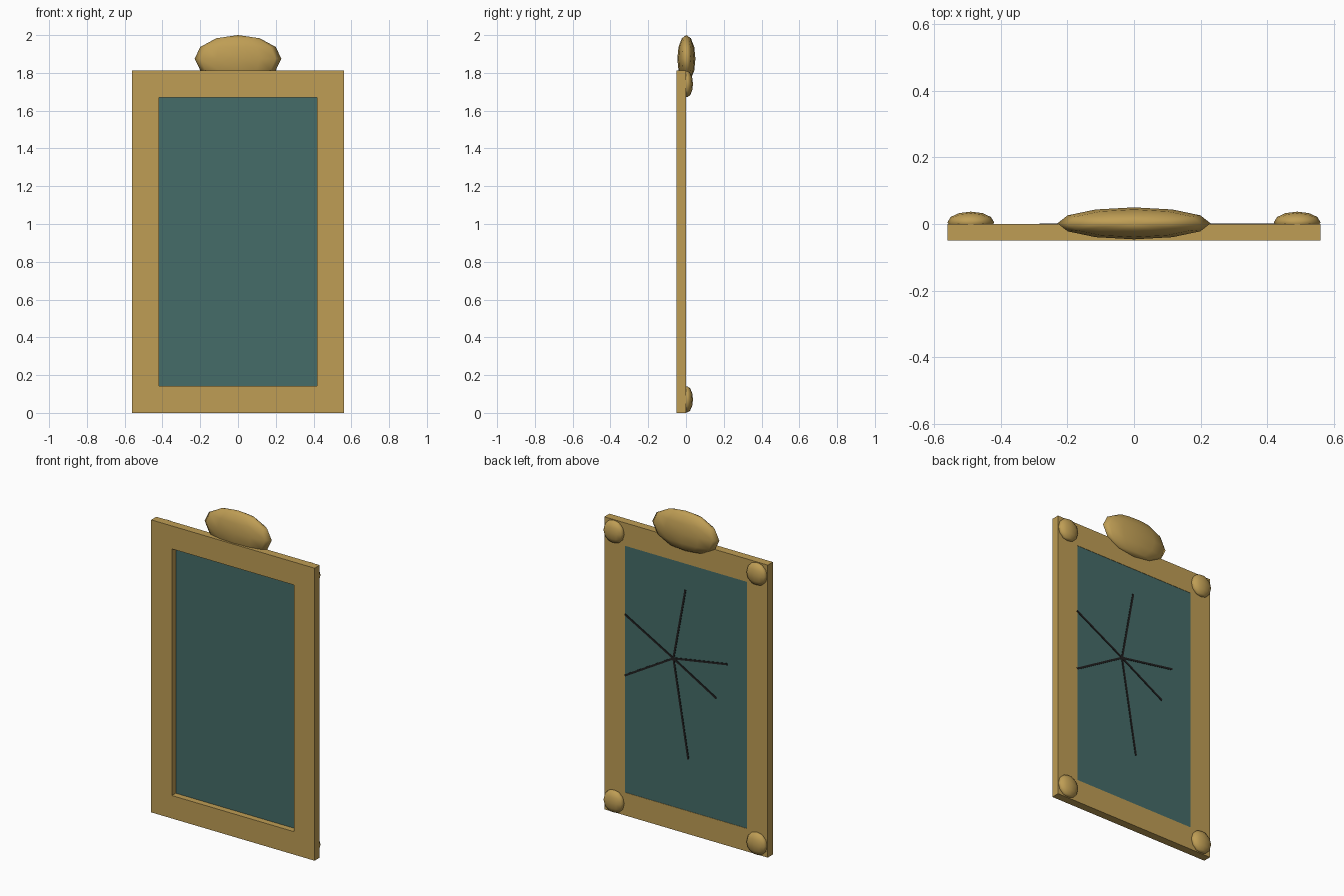
import bpy, bmesh, math
from mathutils import Matrix

if "Cube" in bpy.data.objects:
    bpy.data.objects.remove(bpy.data.objects["Cube"])


def material(name, rgb):
    m = bpy.data.materials.new(name)
    m.diffuse_color = (*rgb, 1)
    m.use_nodes = True
    m.node_tree.nodes["Principled BSDF"].inputs["Base Color"].default_value = m.diffuse_color
    return m


gold = material("aged_gold", (0.52, 0.34, 0.09))
glass_mat = material("teal_glass", (0.06, 0.15, 0.14))
dark = material("crack_dark", (0.015, 0.015, 0.015))


def finish(name, bm, mat, smooth=False):
    bmesh.ops.recalc_face_normals(bm, faces=bm.faces)
    for f in bm.faces:
        f.smooth = smooth
    me = bpy.data.meshes.new(name)
    bm.to_mesh(me)
    bm.free()
    me.materials.append(mat)
    ob = bpy.data.objects.new(name, me)
    bpy.context.collection.objects.link(ob)
    return ob


def box(name, center, size, mat, angle=0.0):
    bm = bmesh.new()
    bmesh.ops.create_cube(bm, size=1, matrix=Matrix.Translation(center)
                          @ Matrix.Rotation(angle, 4, 'Y') @ Matrix.Diagonal((*size, 1)))
    return finish(name, bm, mat)


def ellipsoid(name, center, radii, mat):
    bm = bmesh.new()
    bmesh.ops.create_uvsphere(bm, u_segments=12, v_segments=6, radius=1,
                              matrix=Matrix.Translation(center) @ Matrix.Diagonal((*radii, 1)))
    return finish(name, bm, mat, smooth=True)


W, H, B, T = 0.56, 1.812, 0.142, 0.05   # half width, height, border, thickness

# frame: one rectangular ring, extruded towards the front
bm = bmesh.new()
outer = [(-W, 0), (W, 0), (W, H), (-W, H)]
inner = [(-W + B, B), (W - B, B), (W - B, H - B), (-W + B, H - B)]
o = [bm.verts.new((x, 0, z)) for x, z in outer]
i = [bm.verts.new((x, 0, z)) for x, z in inner]
for k in range(4):
    n = (k + 1) % 4
    bm.faces.new((o[k], o[n], i[n], i[k]))
ext = bmesh.ops.extrude_face_region(bm, geom=bm.faces[:], use_keep_orig=True)
bmesh.ops.translate(bm, verts=[v for v in ext["geom"] if isinstance(v, bmesh.types.BMVert)],
                    vec=(0, -T, 0))
finish("frame", bm, gold)

# glass pane, nearly flush with the back of the frame
box("mirror_pane", (0, -0.007, H / 2), (2 * (W - B), 0.01, H - 2 * B), glass_mat)

# crest on top and corner bosses on the back
ellipsoid("crest", (0, 0.002, 1.875), (0.23, 0.048, 0.125), gold)
for sx, side in ((-1, "left"), (1, "right")):
    for z, level in ((B / 2, "lower"), (H - B / 2, "upper")):
        ellipsoid(f"corner_boss_{level}_{side}", (sx * 0.49, 0.005, z), (0.07, 0.032, 0.07), gold)

# cracks radiating over the pane
cx, cz = 0.087, 1.061
ends = [(0.005, 1.506), (-0.282, 1.123), (-0.207, 0.892),
        (-0.015, 0.462), (0.42, 0.866), (0.42, 1.245)]
for k, (x, z) in enumerate(ends):
    dx, dz = x - cx, z - cz
    box(f"crack_{k + 1}", ((x + cx) / 2, -0.002, (z + cz) / 2),
        (math.hypot(dx, dz), 0.006, 0.012), dark, -math.atan2(dz, dx))
